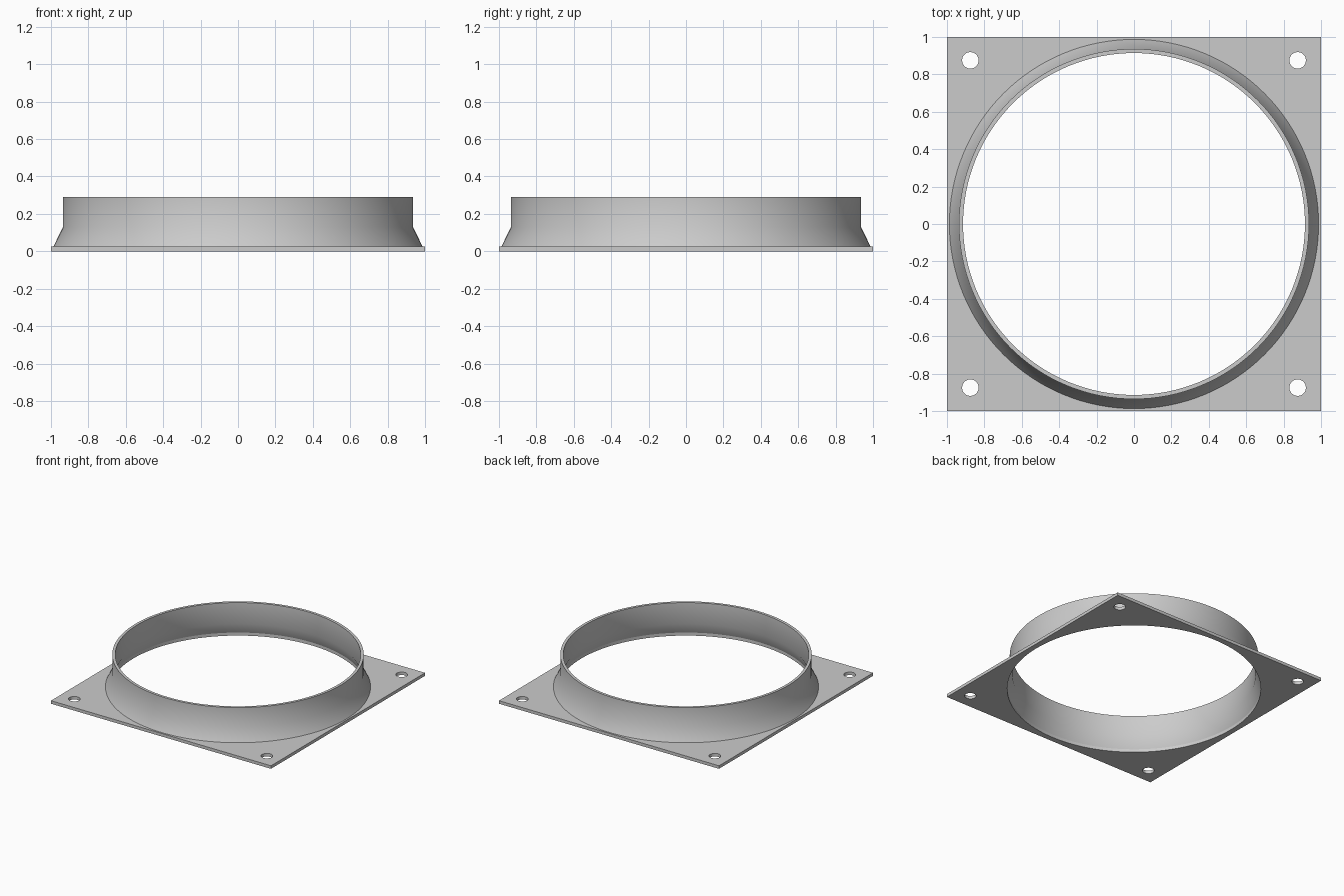
import bpy, bmesh
from math import cos, sin, pi, radians

cube = bpy.data.objects.get("Cube")
if cube:
    bpy.data.objects.remove(cube, do_unlink=True)

SEGMENTS = 128
THICK = 0.025     # plate thickness
TOP = 0.29        # collar rim height
BORE = 0.955      # opening through the plate

grey = bpy.data.materials.new("plain_grey")
grey.use_nodes = True
colour = (0.6, 0.6, 0.6, 1)
grey.diffuse_color = colour
grey.node_tree.nodes["Principled BSDF"].inputs["Base Color"].default_value = colour


def finish(bm, name):
    bmesh.ops.recalc_face_normals(bm, faces=bm.faces)
    mesh = bpy.data.meshes.new(name)
    bm.to_mesh(mesh)
    bm.free()
    mesh.materials.append(grey)
    obj = bpy.data.objects.new(name, mesh)
    bpy.context.collection.objects.link(obj)
    bpy.ops.object.select_all(action='DESELECT')
    obj.select_set(True)
    bpy.context.view_layer.objects.active = obj
    bpy.ops.object.shade_smooth_by_angle(angle=radians(35))
    return obj


def loop(bm, points):
    verts = [bm.verts.new((x, y, 0)) for x, y in points]
    for a, b in zip(verts, verts[1:] + verts[:1]):
        bm.edges.new((a, b))


def circle(cx, cy, r, n):
    return [(cx + r * cos(2 * pi * i / n), cy + r * sin(2 * pi * i / n)) for i in range(n)]


# Square base plate with a large bore and four corner bolt holes
bm = bmesh.new()
loop(bm, [(-1, -1), (1, -1), (1, 1), (-1, 1)])
loop(bm, circle(0, 0, BORE, SEGMENTS))
for sx in (-1, 1):
    for sy in (-1, 1):
        loop(bm, circle(sx * 0.875, sy * 0.875, 0.044, 32))
bmesh.ops.triangle_fill(bm, edges=bm.edges[:], use_beauty=True, normal=(0, 0, 1))
side = bmesh.ops.extrude_face_region(bm, geom=bm.faces[:], use_keep_orig=True)
raised = [v for v in side["geom"] if isinstance(v, bmesh.types.BMVert)]
bmesh.ops.translate(bm, verts=raised, vec=(0, 0, THICK))
bmesh.ops.dissolve_limit(bm, angle_limit=0.01, verts=bm.verts[:], edges=bm.edges[:])
finish(bm, "base_plate")

# Flared collar: cone rising from the plate into a thin straight rim
profile = [(BORE, THICK), (0.914, 0.115), (0.914, TOP),
           (0.936, TOP), (0.936, 0.13), (0.987, THICK)]
bm = bmesh.new()
verts = [bm.verts.new((r, 0, z)) for r, z in profile]
edges = [bm.edges.new(pair) for pair in zip(verts, verts[1:])]
bmesh.ops.spin(bm, geom=verts + edges, cent=(0, 0, 0), axis=(0, 0, 1),
               angle=2 * pi, steps=SEGMENTS, use_merge=True)
bmesh.ops.remove_doubles(bm, verts=bm.verts[:], dist=0.0001)
finish(bm, "flared_collar")
